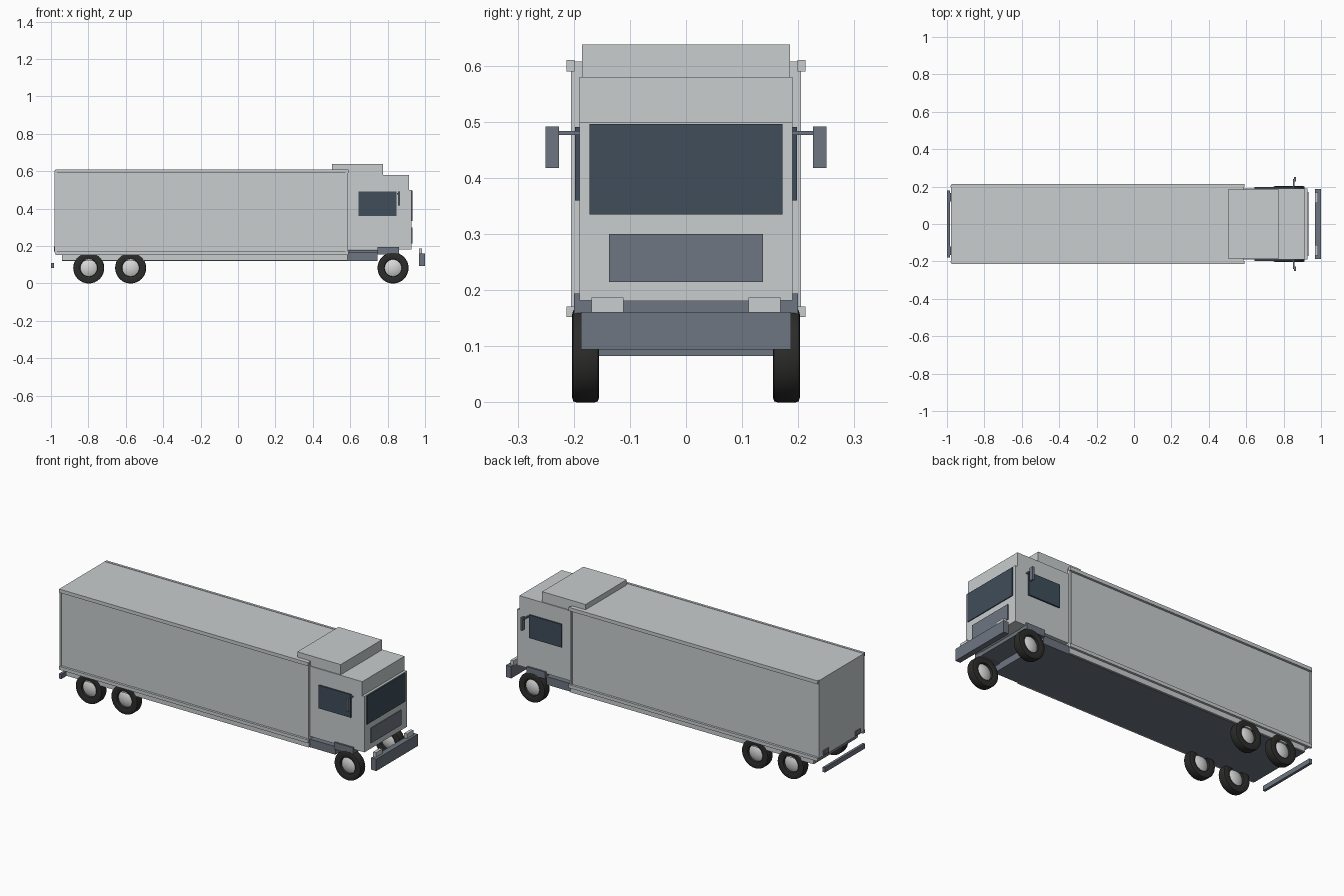
import bpy, bmesh, math
from mathutils import Vector, Matrix

cube = bpy.data.objects.get("Cube")
if cube:
    bpy.data.objects.remove(cube, do_unlink=True)


def material(name, r, g, b):
    m = bpy.data.materials.new(name)
    m.use_nodes = True
    m.diffuse_color = (r, g, b, 1)
    m.node_tree.nodes["Principled BSDF"].inputs["Base Color"].default_value = (r, g, b, 1)
    return m


PAINT = material("pale grey paint", 0.58, 0.61, 0.62)
SLATE = material("slate plastic", 0.155, 0.18, 0.22)
GLASS = material("dark glass", 0.05, 0.075, 0.1)
RUBBER = material("black rubber", 0.025, 0.025, 0.024)
HUB = material("light metal", 0.68, 0.68, 0.68)


def add_object(name, bm, *mats):
    bmesh.ops.recalc_face_normals(bm, faces=bm.faces)
    mesh = bpy.data.meshes.new(name)
    bm.to_mesh(mesh)
    bm.free()
    for m in mats:
        mesh.materials.append(m)
    obj = bpy.data.objects.new(name, mesh)
    bpy.context.collection.objects.link(obj)
    return obj


def box(name, mat, x, y, z):
    """Block from (min, max) ranges on each axis."""
    lo, hi = Vector((x[0], y[0], z[0])), Vector((x[1], y[1], z[1]))
    bm = bmesh.new()
    bmesh.ops.create_cube(bm, size=1, matrix=Matrix.Translation((lo + hi) / 2)
                          @ Matrix.Diagonal((*(hi - lo), 1)))
    return add_object(name, bm, mat)


def centred(name, mat, x, half, z):
    return box(name, mat, x, (-half, half), z)


def pair(name, mat, x, y, z):
    box("left_side_" + name, mat, x, y, z)
    box("right_side_" + name, mat, x, (-y[1], -y[0]), z)


# Cargo body with rails and corner posts
centred("cargo_box", PAINT, (-0.978, 0.585), 0.2, (0.165, 0.608))
pair("top_rail", PAINT, (-0.975, 0.59), (0.199, 0.213), (0.59, 0.61))
pair("bottom_rail", PAINT, (-0.975, 0.59), (0.199, 0.213), (0.152, 0.171))
for end, x in (("rear", -0.98), ("front", 0.575)):
    pair(end + "_post", PAINT, (x, x + 0.012), (0.198, 0.205), (0.165, 0.605))
pair("skirt", PAINT, (-0.94, 0.585), (0.19, 0.2), (0.122, 0.155))
pair("tail_lamp", SLATE, (-0.984, -0.977), (0.12, 0.165), (0.172, 0.197))

# Chassis and bumpers
centred("chassis", SLATE, (-0.94, 0.745), 0.19, (0.12, 0.166))
centred("cab_floor", SLATE, (0.585, 0.86), 0.15, (0.16, 0.18))
centred("rear_bumper", SLATE, (-1.0, -0.985), 0.18, (0.083, 0.11))
centred("front_bumper", SLATE, (0.968, 1.0), 0.187, (0.094, 0.161))
pair("headlight", PAINT, (0.967, 0.985), (0.111, 0.168), (0.161, 0.187))

# Cab: stepped side profile extruded across the width
bm = bmesh.new()
outline = [(0.585, 0.182), (0.928, 0.182), (0.928, 0.5), (0.914, 0.5), (0.914, 0.58), (0.585, 0.58)]
side = bm.faces.new([bm.verts.new((x, -0.19, z)) for x, z in outline])
new = bmesh.ops.extrude_face_region(bm, geom=[side])["geom"]
bmesh.ops.translate(bm, vec=(0, 0.38, 0), verts=[v for v in new if isinstance(v, bmesh.types.BMVert)])
add_object("cab", bm, PAINT)
centred("roof_fairing", PAINT, (0.502, 0.775), 0.185, (0.58, 0.638))
centred("windscreen", GLASS, (0.926, 0.933), 0.172, (0.335, 0.496))
centred("grille", SLATE, (0.926, 0.933), 0.137, (0.215, 0.3))
pair("window", GLASS, (0.645, 0.847), (0.189, 0.198), (0.36, 0.491))
pair("wheel_arch", SLATE, (0.745, 0.862), (0.15, 0.2), (0.155, 0.194))

# Mirrors
pair("mirror_arm", SLATE, (0.85, 0.858), (0.189, 0.24), (0.477, 0.484))
pair("mirror", SLATE, (0.855, 0.866), (0.226, 0.25), (0.418, 0.492))


# Wheels: half section spun about the axle
def wheel(name, x, y):
    half = [(0, 0.021), (0.02, 0.019), (0.035, 0.014), (0.045, 0.009), (0.047, 0.021),
            (0.055, 0.024), (0.074, 0.024), (0.081, 0.022), (0.083, 0.016)]
    section = half + [(r, -w) for r, w in reversed(half)]
    bm = bmesh.new()
    verts = [bm.verts.new((r, w, 0)) for r, w in section]
    edges = [bm.edges.new(p) for p in zip(verts, verts[1:])]
    bmesh.ops.spin(bm, geom=verts + edges, cent=(0, 0, 0), axis=(0, 1, 0),
                   angle=math.tau, steps=32)
    bmesh.ops.remove_doubles(bm, verts=bm.verts, dist=0.0002)
    for f in bm.faces:
        f.material_index = int(max(math.hypot(v.co.x, v.co.z) for v in f.verts) > 0.046)
    obj = add_object(name, bm, HUB, RUBBER)
    obj.location = (x, y, 0.083)
    bpy.ops.object.select_all(action="DESELECT")
    obj.select_set(True)
    bpy.context.view_layer.objects.active = obj
    bpy.ops.object.shade_smooth_by_angle(angle=math.radians(40))


for axle, x in (("rear", -0.798), ("middle", -0.574), ("front", 0.829)):
    for label, s in (("left_side", 1), ("right_side", -1)):
        wheel(f"{label}_{axle}_wheel", x, s * 0.179)
